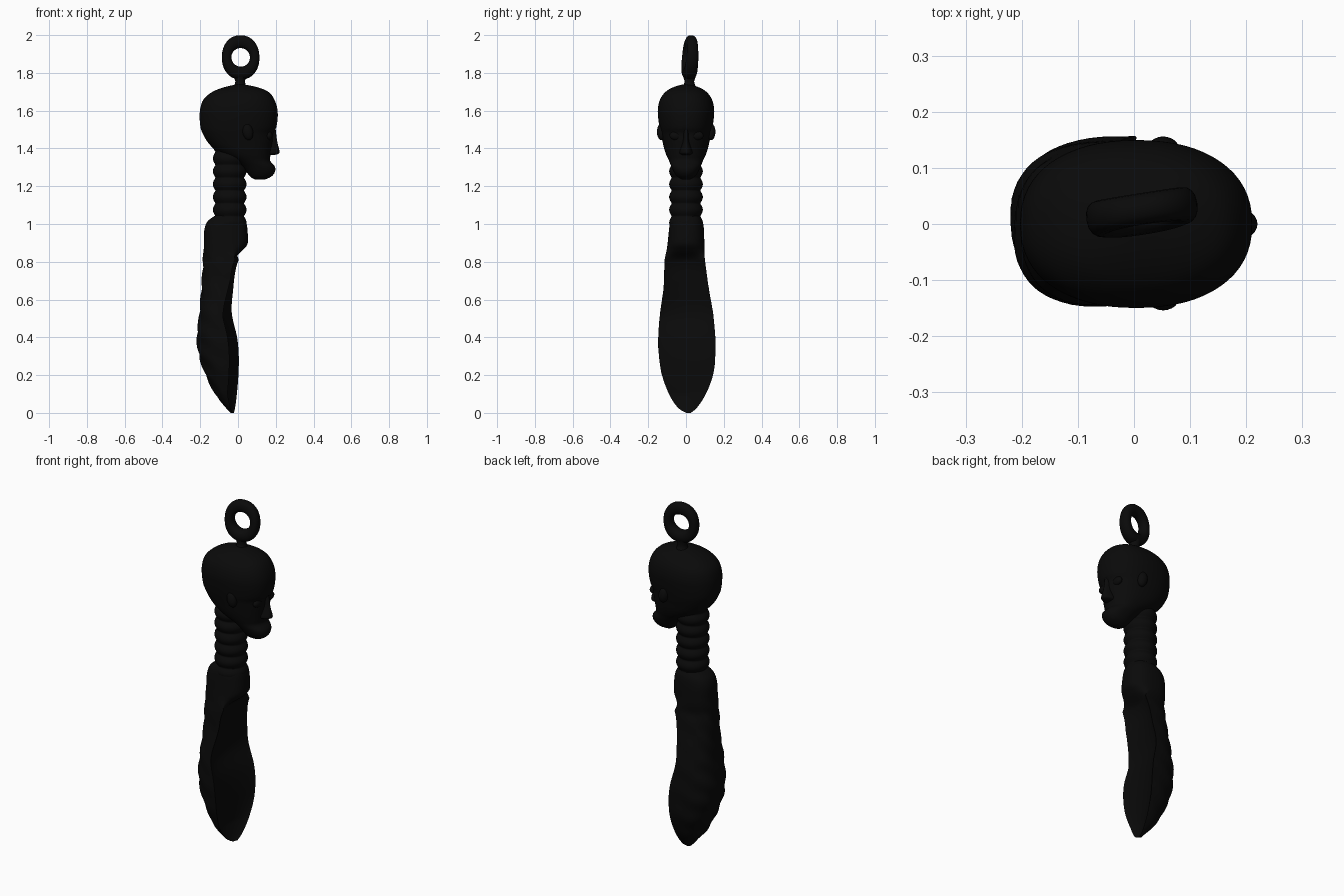
import bpy, bmesh, math
from mathutils import Matrix, Vector

if "Cube" in bpy.data.objects:
    bpy.data.objects.remove(bpy.data.objects["Cube"])

black = bpy.data.materials.new("near_black")
black.diffuse_color = (0.003, 0.003, 0.003, 1)
black.use_nodes = True
black.node_tree.nodes["Principled BSDF"].inputs["Base Color"].default_value = black.diffuse_color


def finish(name, bm, angle=50):
    bmesh.ops.recalc_face_normals(bm, faces=bm.faces)
    me = bpy.data.meshes.new(name)
    bm.to_mesh(me)
    bm.free()
    me.materials.append(black)
    ob = bpy.data.objects.new(name, me)
    bpy.context.collection.objects.link(ob)
    bpy.ops.object.select_all(action='DESELECT')
    ob.select_set(True)
    bpy.context.view_layer.objects.active = ob
    bpy.ops.object.shade_smooth_by_angle(angle=math.radians(angle))
    return ob


def loft(name, rings, closed=False, angle=50):
    bm = bmesh.new()
    vs = [[bm.verts.new(p) for p in r] for r in rings]
    n = len(vs[0])
    for i in range(len(vs) if closed else len(vs) - 1):
        a, b = vs[i], vs[(i + 1) % len(vs)]
        for j in range(n):
            k = (j + 1) % n
            bm.faces.new((a[j], a[k], b[k], b[j]))
    if not closed:
        bm.faces.new(vs[0])
        bm.faces.new(vs[-1])
    return finish(name, bm, angle)


def smooth_rows(rows, steps):
    """Catmull-Rom interpolation between profile rows."""
    out = []
    for i in range(len(rows) - 1):
        p0, p1 = rows[max(i - 1, 0)], rows[i]
        p2, p3 = rows[i + 1], rows[min(i + 2, len(rows) - 1)]
        for s in range(steps):
            t = s / steps
            out.append([0.5 * (2 * b + (c - a) * t + (2 * a - 5 * b + 4 * c - d) * t * t
                               + (3 * b - a - 3 * c + d) * t ** 3)
                        for a, b, c, d in zip(p0, p1, p2, p3)])
    return out + [list(rows[-1])]


def spow(v, e):
    return math.copysign(abs(v) ** e, v)


def blob(name, loc, scale, rot=0):
    bm = bmesh.new()
    bmesh.ops.create_uvsphere(bm, u_segments=24, v_segments=14, radius=1)
    m = Matrix.Translation(loc) @ Matrix.Rotation(rot, 4, 'Y') @ Matrix.Diagonal((*scale, 1))
    bmesh.ops.transform(bm, matrix=m, verts=bm.verts)
    return finish(name, bm)


ANG = [2 * math.pi * i / 64 for i in range(64)]

# Head: z, back x, front x, half width
head = [(1.235, .09, .14, .02), (1.25, .065, .175, .045), (1.275, .045, .195, .064),
        (1.305, .02, .195, .078), (1.335, -.02, .17, .09), (1.365, -.08, .172, .104),
        (1.40, -.13, .177, .116), (1.44, -.165, .183, .125), (1.48, -.187, .187, .134),
        (1.51, -.198, .202, .14), (1.56, -.203, .21, .147), (1.61, -.2, .208, .149),
        (1.66, -.182, .192, .137), (1.70, -.135, .16, .108), (1.725, -.07, .1, .065),
        (1.738, -.01, .035, .02)]
loft("head", [[((a + b) / 2 + (b - a) / 2 * spow(math.cos(t), .9),
                w * spow(math.sin(t), .87), z) for t in ANG]
              for z, a, b, w in smooth_rows(head, 4)])

# Nose: z, tip x, half width
nose = [(1.365, .19, .018), (1.373, .217, .034), (1.39, .219, .033),
        (1.43, .209, .02), (1.47, .203, .016), (1.515, .198, .018)]
loft("nose", [[(.14 + (x - .14) * max(0, math.cos(t)) ** .7, w * math.sin(t), z)
               if math.cos(t) > 0 else (.14 + .02 * math.cos(t), w * math.sin(t), z)
               for t in ANG[::2]] for z, x, w in smooth_rows(nose, 3)])

# Eyes and ears on both sides
for s, side in ((-1, "near"), (1, "far")):
    blob("eye_" + side, (.164, s * .055 + .003, 1.468), (.018, .035, .024))
    blob("ear_" + side, (.052, s * .131 + .001, 1.488), (.028, .024, .045), -.2)

# Ribbed neck
loft("neck", [[(-.044 + r * math.cos(t), r * math.sin(t), z) for t in ANG[::2]]
              for z, r in ((1.0 + .4 * i / 90,
                            .075 + .014 * abs(math.cos(math.pi * (.4 * i / 90 - .075) / .068)))
                           for i in range(91))], angle=80)

# Handle and blade: z, back x, front x, y min, y max, blade amount
body = [(0.0, -.04, -.022, .0, .025, 1), (.03, -.065, -.015, -.045, .06, 1),
        (.10, -.12, -.006, -.09, .105, 1), (.20, -.17, .002, -.127, .143, 1),
        (.30, -.205, .004, -.143, .155, 1), (.40, -.217, -.005, -.147, .155, 1),
        (.53, -.203, -.033, -.137, .143, 1), (.65, -.193, -.026, -.12, .122, 1),
        (.75, -.187, -.014, -.115, .108, 1), (.81, -.184, .004, -.113, .1, 1),
        (.86, -.182, .034, -.103, .098, .3), (.90, -.18, .052, -.097, .097, 0),
        (.97, -.178, .05, -.09, .095, 0), (1.015, -.16, .042, -.083, .088, 0),
        (1.045, -.12, .025, -.07, .072, 0)]


def body_ring(z, a, b, y0, y1, g):
    g = min(1, max(0, g))
    ring = []
    yc, w, size = (y0 + y1) / 2, (y1 - y0) / 2, min(1, (y1 - y0) / .2)
    low = .05 if z < .5 else max(.02, .05 - .15 * (z - .5))   # near rim sits further back
    for t in ANG:
        c, s = math.cos(t), math.sin(t)
        ex, ey = (a + b) / 2 + (b - a) / 2 * spow(c, .82), spow(s, .82)
        rim = b - low * size * (1 - s) / 2
        if c > 0:      # front: one long scooped hollow between two rims
            bx, by = rim - .025 * size * (1 - s * s) ** .8 * (1 if c > .01 else 0), s
        else:          # carved rounded back
            bump = .004 * size * math.sin(z * 55 + 4 * math.sin(2 * t)) * abs(c) ** .5
            bx, by = rim - (rim - a + bump) * abs(c) ** .8, spow(s, .8)
            by *= 1 + .025 * math.sin(z * 47 + 5 * t) * abs(c) ** .5
        ring.append((ex + (bx - ex) * g, yc + w * (ey + (by - ey) * g), z))
    return ring


loft("handle_and_blade", [body_ring(*r) for r in smooth_rows(body, 8)], angle=45)

# Hanging ring, thicker at the bottom and slightly turned
turn = Matrix.Translation((.014, .022, 1.882)) @ Matrix.Rotation(math.radians(9), 4, 'Z')
loops = []
for t in ANG:
    d = Vector((math.cos(t), 0, math.sin(t)))
    inner = Vector((d.x * .05, 0, d.z * .049))
    outer = Vector((spow(d.x, .92) * .1, 0, spow(d.z, .92) * .117))
    mid, half = (inner + outer) / 2, (outer - inner) / 2
    thick = .032 - .004 * d.z
    lean = Vector((0, .005 * d.z, 0))
    loops.append([turn @ (mid + lean + half * spow(math.cos(u), .85)
                          + Vector((0, thick * spow(math.sin(u), .85), 0)))
                  for u in ANG[::4]])
loft("hanging_ring", loops, closed=True)

# Short stem between head and ring
loft("ring_stem", [[(.011 + r * math.cos(t), .018 + r * math.sin(t), z) for t in ANG[::4]]
                   for z, r in ((1.715, .045), (1.735, .03), (1.755, .025), (1.785, .035))])
